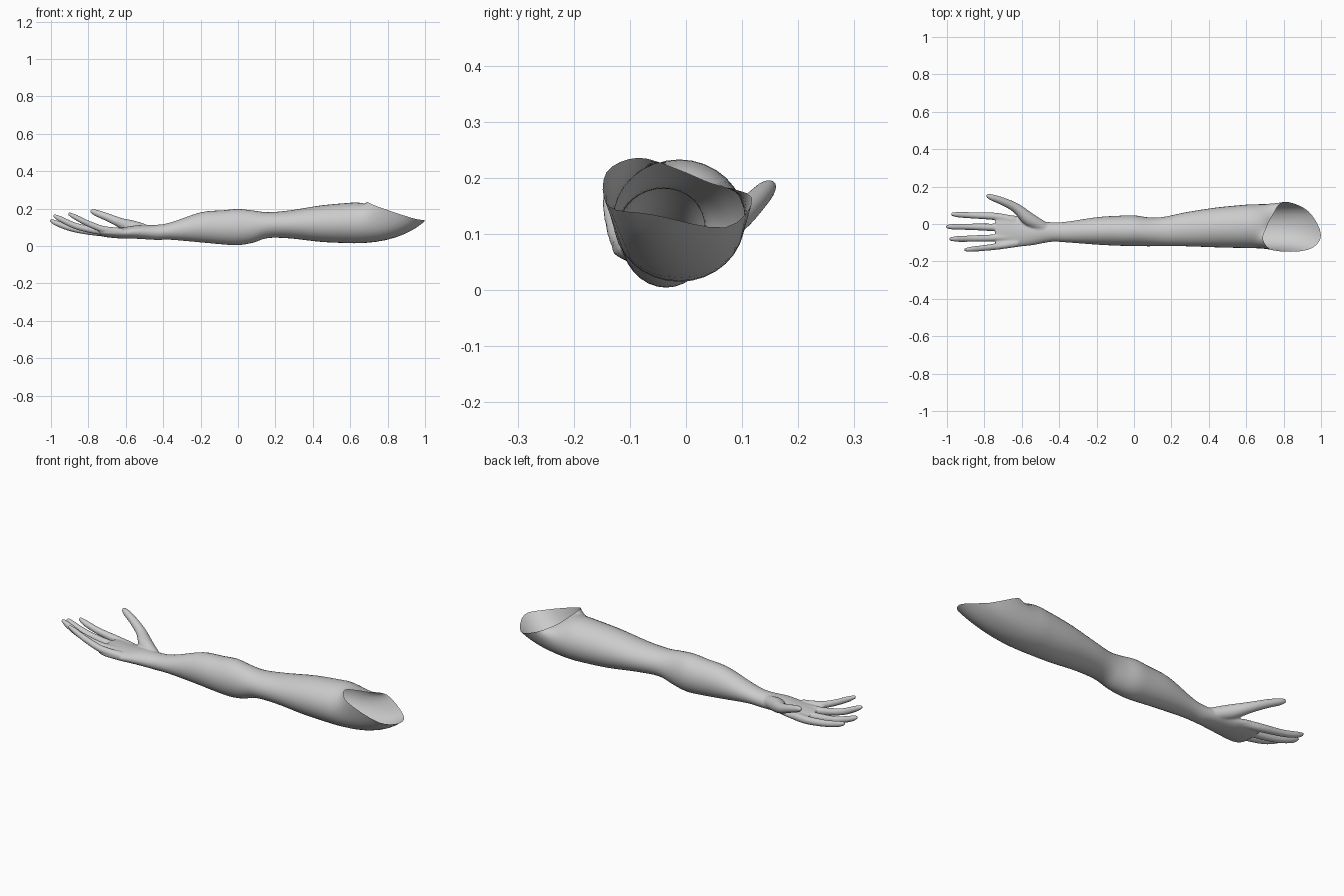
import bpy, bmesh, math
from mathutils import Vector

if "Cube" in bpy.data.objects:
    bpy.data.objects.remove(bpy.data.objects["Cube"])

N = 32  # sides of every cross-section

skin = bpy.data.materials.new("skin_grey")
skin.diffuse_color = (0.6, 0.6, 0.6, 1)
skin.use_nodes = True
skin.node_tree.nodes["Principled BSDF"].inputs["Base Color"].default_value = skin.diffuse_color


def spline(pts, steps, closed=False):
    """Smooth curve through points of any dimension."""
    n = len(pts)
    pick = (lambda i: pts[i % n]) if closed else (lambda i: pts[min(max(i, 0), n - 1)])
    out = []
    for i in range(n if closed else n - 1):
        a, b, c, d = pick(i - 1), pick(i), pick(i + 1), pick(i + 2)
        for s in range(steps):
            t = s / steps
            out.append(tuple(
                q + 0.5 * t * (r - p + t * (2*p - 5*q + 4*r - u + t * (3*(q - r) + u - p)))
                for p, q, r, u in zip(a, b, c, d)))
    if not closed:
        out.append(tuple(pts[-1]))
    return out


def ring(center, tangent, ry, rz):
    """Elliptical cross-section across the tangent."""
    side = Vector((0, 0, 1)).cross(tangent).normalized()
    up = tangent.cross(side).normalized()
    return [center + side * ry * math.cos(2 * math.pi * k / N)
            + up * rz * math.sin(2 * math.pi * k / N) for k in range(N)]


def loft(bm, rings, caps):
    rows = [[bm.verts.new(p) for p in r] for r in rings]
    for a, b in zip(rows, rows[1:]):
        for k in range(N):
            j = (k + 1) % N
            bm.faces.new((a[k], a[j], b[j], b[k]))
    if caps:
        bm.faces.new(rows[0][::-1])
        bm.faces.new(rows[-1])


def make_object(name, bm):
    bmesh.ops.recalc_face_normals(bm, faces=bm.faces)
    mesh = bpy.data.meshes.new(name)
    bm.to_mesh(mesh)
    bm.free()
    mesh.materials.append(skin)
    mesh.polygons.foreach_set("use_smooth", [True] * len(mesh.polygons))
    obj = bpy.data.objects.new(name, mesh)
    bpy.context.collection.objects.link(obj)
    return obj


# Cross-sections from palm to upper arm: x, y, z, half width, half height
sections = [
    (-.74, -.04, .075, .085, .020), (-.70, -.04, .072, .092, .025),
    (-.62, -.04, .070, .082, .030), (-.54, -.045, .075, .068, .036),
    (-.44, -.043, .073, .052, .040), (-.36, -.043, .080, .055, .046),
    (-.20, -.037, .100, .073, .080), (-.08, -.036, .100, .080, .091),
    (0, -.036, .1015, .082, .0965), (.08, -.042, .104, .077, .086),
    (.16, -.040, .112, .078, .069), (.28, -.028, .116, .091, .075),
    (.45, -.018, .120, .107, .098), (.62, -.012, .124, .117, .109)]
X = Vector((1, 0, 0))
rings = [ring(Vector(s[:3]), X, s[3], s[4]) for s in spline(sections, 4)]
WRIST = 16  # ring index where hand and arm meet

# Arm: open tube whose end flares into a slanted shoulder rim
rim = spline([(.80, .118, .165), (.74, .045, .19), (.71, -.015, .215),
              (.69, -.085, .236), (.75, -.142, .21), (.93, -.138, .15),
              (1.0, -.06, .135), (.93, .07, .112)], N // 8, closed=True)
flare = []
for step in range(1, 9):
    t = step / 8
    row = []
    for p, e in zip(rings[-1], rim):
        e = Vector(e)
        mid = Vector((p.x + (e.x - p.x) * .65, p.y, p.z))
        row.append(p * (1 - t) ** 2 + mid * 2 * t * (1 - t) + e * t * t)
    flare.append(row)
bm = bmesh.new()
loft(bm, rings[WRIST:] + flare, False)
make_object("arm", bm)

# Hand: palm, four fingers and thumb fused into one skin
digits = [
    # index finger
    [(-.64, .02, .072, .022), (-.74, .04, .075, .020), (-.86, .046, .09, .017),
     (-.94, .05, .11, .015), (-.977, .053, .125, .008)],
    # middle finger
    [(-.66, -.02, .072, .022), (-.76, -.018, .075, .020), (-.88, -.015, .092, .017),
     (-.97, -.015, .122, .015), (-1.003, -.014, .14, .008)],
    # ring finger
    [(-.66, -.068, .075, .022), (-.76, -.075, .083, .019), (-.87, -.078, .108, .017),
     (-.95, -.08, .145, .015), (-.987, -.08, .165, .008)],
    # little finger
    [(-.62, -.10, .075, .022), (-.72, -.118, .09, .018), (-.80, -.128, .12, .016),
     (-.87, -.135, .155, .014), (-.907, -.138, .175, .008)],
    # thumb
    [(-.48, -.02, .08, .030), (-.56, .025, .10, .036), (-.63, .085, .125, .026),
     (-.70, .12, .155, .021), (-.76, .142, .178, .017), (-.787, .153, .188, .009)]]
bm = bmesh.new()
loft(bm, rings[:WRIST + 4], True)
for d in digits:
    path = spline(d, 4)
    rows = []
    for i, p in enumerate(path):
        tangent = (Vector(path[max(i - 1, 0)][:3])
                   - Vector(path[min(i + 1, len(path) - 1)][:3])).normalized()
        rows.append(ring(Vector(p[:3]), tangent, p[3], p[3]))
    loft(bm, rows, True)
base = make_object("hand_base", bm)
remesh = base.modifiers.new("fuse", 'REMESH')
remesh.mode = 'VOXEL'
remesh.voxel_size = 0.005
soft = base.modifiers.new("soften", 'SMOOTH')
soft.factor = 0.5
soft.iterations = 6
bpy.context.view_layer.update()
evaluated = base.evaluated_get(bpy.context.evaluated_depsgraph_get())
bm = bmesh.new()
bm.from_mesh(evaluated.to_mesh())
evaluated.to_mesh_clear()
bpy.data.objects.remove(base)

# Trim the hand cleanly at the wrist
bmesh.ops.bisect_plane(bm, geom=bm.verts[:] + bm.edges[:] + bm.faces[:],
                       plane_co=(-.438, 0, 0), plane_no=(1, 0, 0), clear_outer=True)
make_object("hand", bm)
